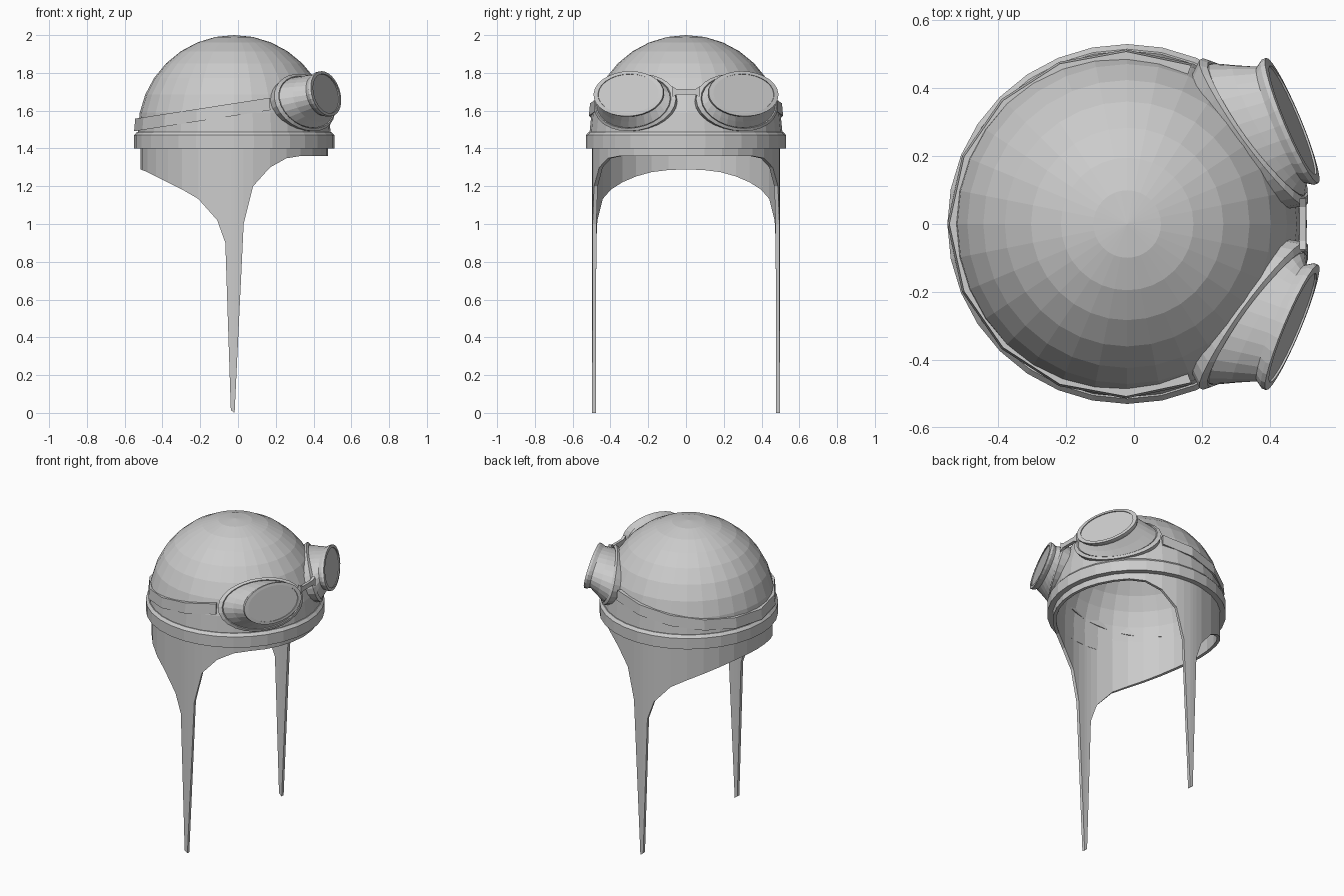
import bpy, bmesh, math
from mathutils import Vector

if "Cube" in bpy.data.objects:
    bpy.data.objects.remove(bpy.data.objects["Cube"])

CX, CZ = -0.02, 1.49          # centre of the cap dome
rad = math.radians

grey = bpy.data.materials.new("plain grey")
grey.diffuse_color = (0.6, 0.6, 0.6, 1)
grey.use_nodes = True
grey.node_tree.nodes["Principled BSDF"].inputs["Base Color"].default_value = grey.diffuse_color


def build(name, loops, closed=True, cap_end=False, ring=False):
    """Skin a list of point loops; ring=True also joins last loop to first."""
    bm = bmesh.new()
    rows = [[bm.verts.new(p) for p in lp] for lp in loops]
    n = len(rows[0])
    pairs = list(zip(rows, rows[1:])) + ([(rows[-1], rows[0])] if ring else [])
    for a, b in pairs:
        for i in range(n if closed else n - 1):
            j = (i + 1) % n
            bm.faces.new((a[i], a[j], b[j], b[i]))
    if cap_end:
        bm.faces.new(rows[-1])
    if ring and not closed:
        bm.faces.new([r[0] for r in rows])
        bm.faces.new([r[-1] for r in rows])
    bmesh.ops.remove_doubles(bm, verts=bm.verts, dist=1e-5)
    bmesh.ops.recalc_face_normals(bm, faces=bm.faces)
    me = bpy.data.meshes.new(name)
    bm.to_mesh(me)
    bm.free()
    me.materials.append(grey)
    ob = bpy.data.objects.new(name, me)
    bpy.context.collection.objects.link(ob)
    return ob


def polar(r, deg, z):
    return (CX + r * math.cos(rad(deg)), r * math.sin(rad(deg)), z)


def lathe(name, profile, ring, segs=32):
    return build(name, [[polar(r, i * 360 / segs, z) for i in range(segs)]
                        for r, z in profile], ring=ring)


# cap dome: outer shell and inner lining
step = math.pi / 16
outer = [(0.51 * math.sin(k * step), CZ + 0.51 * math.cos(k * step)) for k in range(9)]
inner = [(0.48 * math.sin(k * step), CZ + 0.48 * math.cos(k * step)) for k in range(8, -1, -1)]
lathe("cap_dome", outer + [(0.505, 1.43), (0.48, 1.43)] + inner, False)

# brim band
lathe("brim_band", [(0.477, 1.40), (0.53, 1.40), (0.53, 1.47), (0.515, 1.487), (0.477, 1.487)], True)

# ear flaps with long hanging straps: lower edge height follows x
edge = [(-0.52, 1.29), (-0.49, 1.28), (-0.4, 1.235), (-0.3, 1.185), (-0.205, 1.13),
        (-0.11, 1.02), (-0.067, 0.90), (-0.038, 0.015), (-0.018, 0.0), (0.03, 1.0),
        (0.08, 1.2), (0.17, 1.3), (0.26, 1.35), (0.33, 1.36), (0.48, 1.36)]


def lower(x):
    for (x0, z0), (x1, z1) in zip(edge, edge[1:]):
        if x <= x1:
            return z0 + (z1 - z0) * max(0, x - x0) / (x1 - x0)
    return edge[-1][1]


R = 0.497
half = [math.degrees(math.acos((x - CX) / R)) for x, z in edge[5:11]]
half += [i * 11.25 for i in range(17) if not 76 < i * 11.25 < 102]
half.sort()
angles = half + [360 - a for a in reversed(half[1:-1])]
low = [lower(polar(R, a, 0)[0]) for a in angles]
build("ear_flaps", [
    [polar(R, a, 1.43) for a in angles],
    [polar(R, a, z) for a, z in zip(angles, low)],
    [polar(R - 0.02, a, z) for a, z in zip(angles, low)],
    [polar(R - 0.02, a, 1.43) for a in angles]], ring=True)

# goggle strap, sloping down towards the back
band = []
for dr, dz in ((0.0, -0.033), (-0.006, 0.033), (-0.04, 0.033), (-0.04, -0.033)):
    row = []
    for i in range(-5, 6):
        r = 0.53 - 0.004 * abs(i)
        x, y, _ = polar(r + dr, 180 + i * 22.4, 0)
        row.append((x, y, 1.524 + 0.155 * (x + 0.55) + dz))
    band.append(row)
build("goggle_strap", band, closed=False, ring=True)

# goggles
N = 28
AZ, EL = rad(22.7), rad(12)
normal = Vector((math.cos(AZ) * math.cos(EL), math.sin(AZ) * math.cos(EL), math.sin(EL)))
across = Vector((-math.sin(AZ), math.cos(AZ), 0))
up = normal.cross(across)
lens_mid = Vector((0.466, 0.305, 1.69))


def seat_loop(k, dr):
    """Ellipse wrapped on the dome."""
    pts = []
    for i in range(N):
        t = 2 * math.pi * i / N
        a, e = rad(36 + 30.5 * k * math.cos(t)), rad(18 + 18 * k * math.sin(t))
        r = 0.52 + 0.035 * math.cos(t) ** 2 + dr
        pts.append(Vector((CX + r * math.cos(e) * math.cos(a),
                           r * math.cos(e) * math.sin(a), CZ + r * math.sin(e))))
    return pts


def lens_loop(k, off):
    return [lens_mid + normal * off + across * 0.2 * k * math.cos(2 * math.pi * i / N)
            + up * 0.122 * k * math.sin(2 * math.pi * i / N) for i in range(N)]


def mirrored(loops, s):
    return [[(p.x, p.y * s, p.z) for p in lp] for lp in loops]


neck = lens_loop(0.93, -0.035)
foot = seat_loop(0.88, 0.0)
mid = [f.lerp(n, 0.5) for f, n in zip(foot, neck)]
for s, side in ((1, "left"), (-1, "right")):
    build("goggle_flange_" + side, mirrored(
        [seat_loop(1, -0.05), seat_loop(0.99, 0.0), seat_loop(0.9, 0.004), seat_loop(0.86, -0.02)], s))
    build("goggle_cup_" + side, mirrored(
        [seat_loop(0.88, -0.02), foot, mid, neck, lens_loop(1, -0.014),
         lens_loop(1, 0), lens_loop(0.87, 0.002), lens_loop(0.87, -0.006)], s))
    build("goggle_lens_" + side, mirrored([lens_loop(0.88, -0.012), lens_loop(0.87, -0.004)], s), cap_end=True)

# nose bridge between the flanges
ys = [(-0.075, 0.03), (-0.05, 0.015), (0.05, 0.015), (0.075, 0.03)]
build("nose_bridge", [[(x, y, 1.70 + h * sz) for y, h in ys]
                      for x, sz in ((0.508, -1), (0.506, 1), (0.488, 1), (0.488, -1))],
      closed=False, ring=True)
